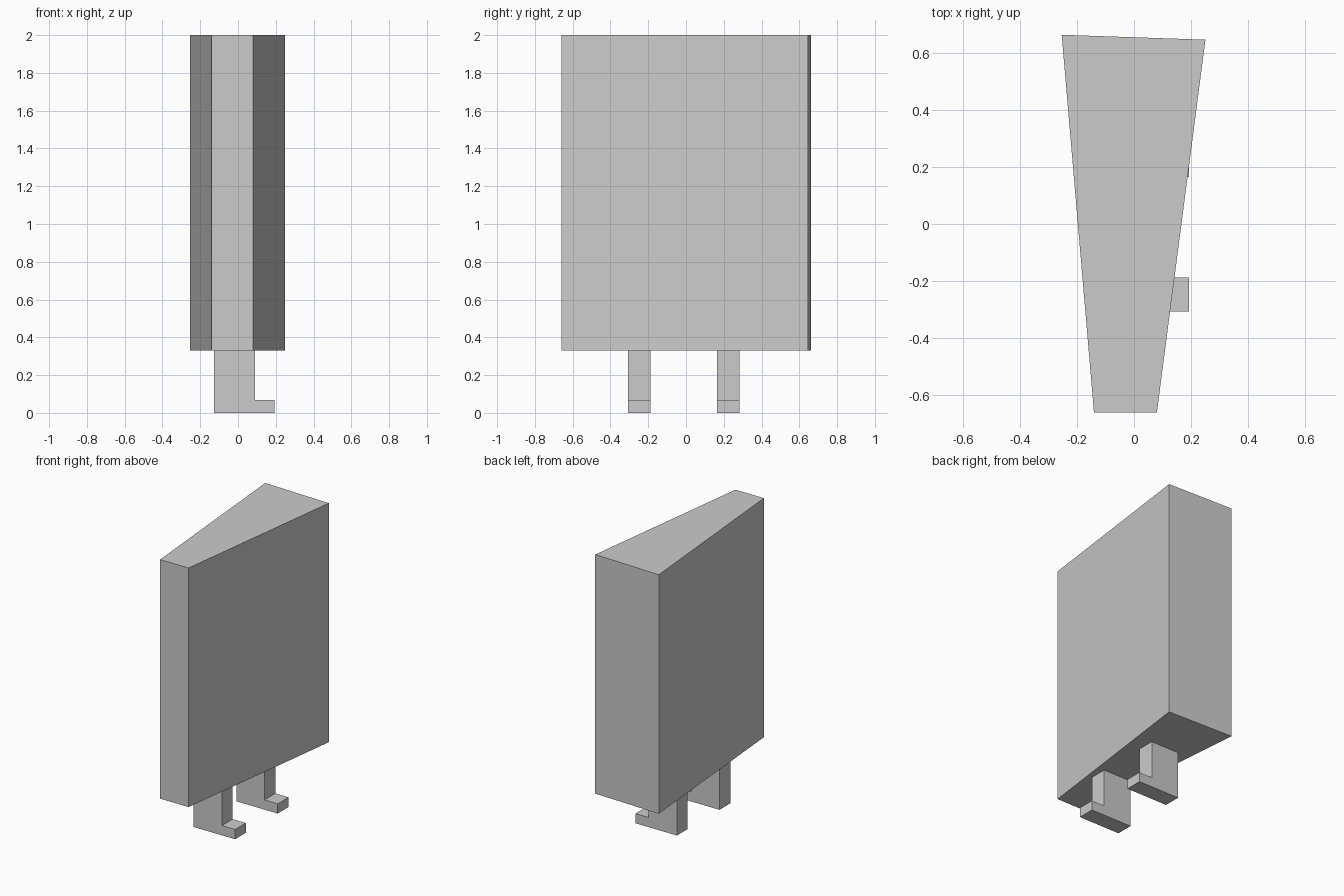
import bpy
import bmesh
from mathutils import Vector

if "Cube" in bpy.data.objects:
    bpy.data.objects.remove(bpy.data.objects["Cube"])


def prism(name, outline, offset):
    """Extrude a closed planar outline along an offset vector."""
    bm = bmesh.new()
    face = bm.faces.new([bm.verts.new(p) for p in outline])
    result = bmesh.ops.extrude_face_region(bm, geom=[face], use_keep_orig=True)
    moved = [g for g in result["geom"] if isinstance(g, bmesh.types.BMVert)]
    bmesh.ops.translate(bm, verts=moved, vec=Vector(offset))
    bmesh.ops.recalc_face_normals(bm, faces=bm.faces)
    mesh = bpy.data.meshes.new(name)
    bm.to_mesh(mesh)
    bm.free()
    obj = bpy.data.objects.new(name, mesh)
    bpy.context.collection.objects.link(obj)
    return obj


# Tapered upright panel
base_z, top_z = 0.33, 2.0
plan = [(-0.14, -0.66), (0.08, -0.66), (0.25, 0.645), (-0.253, 0.662)]
prism("panel_body", [(x, y, base_z) for x, y in plan], (0, 0, top_z - base_z))

# Two L-shaped feet with toes pointing to +x
foot_profile = [(-0.128, 0), (0.192, 0), (0.192, 0.068), (0.09, 0.068),
                (0.09, base_z), (-0.128, base_z)]
for name, y in (("front_foot", -0.306), ("back_foot", 0.164)):
    prism(name, [(x, y, z) for x, z in foot_profile], (0, 0.119, 0))
